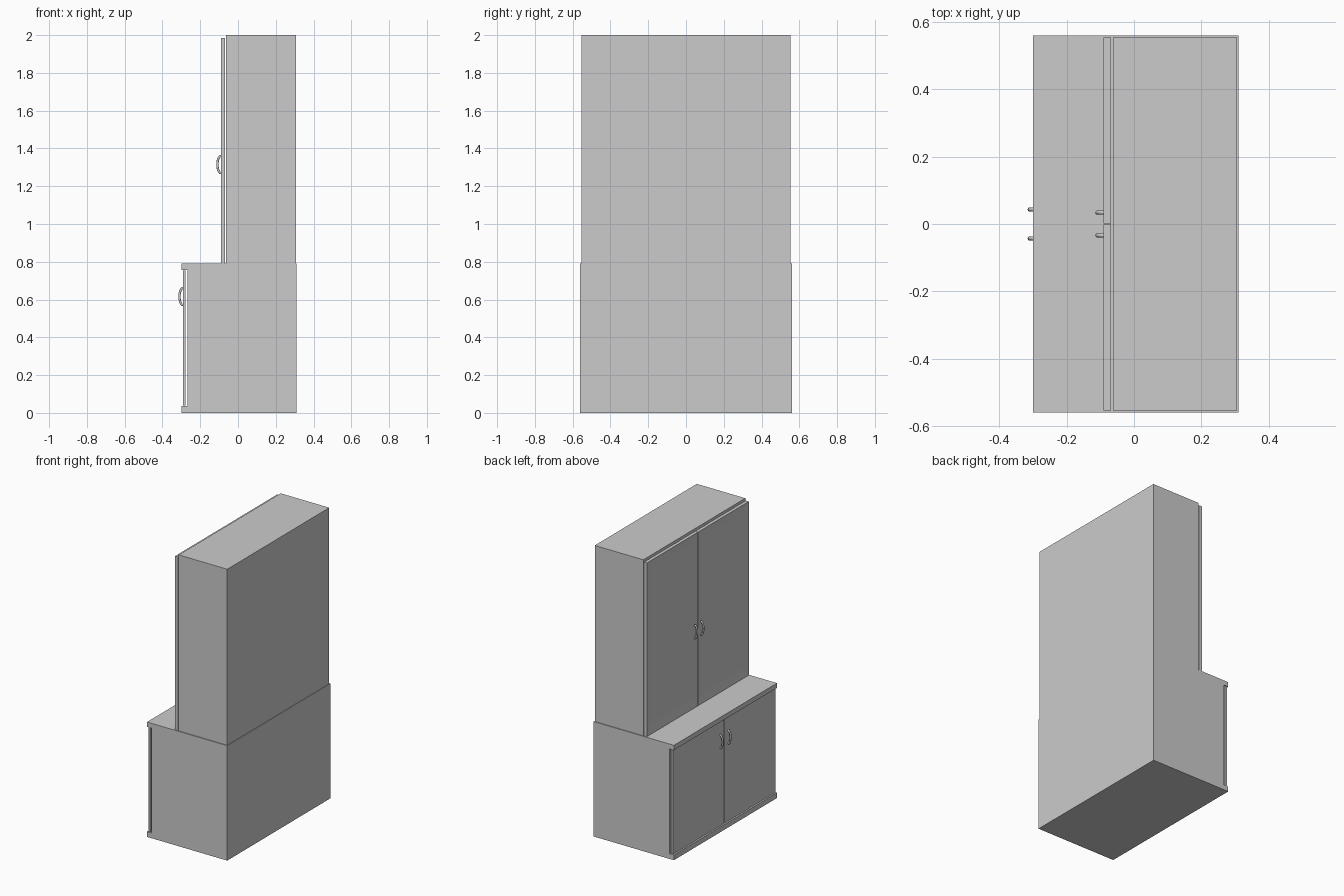
import bpy, bmesh, math
from mathutils import Vector

if "Cube" in bpy.data.objects:
    bpy.data.objects.remove(bpy.data.objects["Cube"])


def finish(bm, name):
    bmesh.ops.recalc_face_normals(bm, faces=bm.faces)
    me = bpy.data.meshes.new(name)
    bm.to_mesh(me)
    bm.free()
    ob = bpy.data.objects.new(name, me)
    bpy.context.collection.objects.link(ob)
    return ob


def extrude_profile(name, pts, y0, y1):
    """Extrude an x-z outline from y0 to y1."""
    bm = bmesh.new()
    face = bm.faces.new([bm.verts.new((x, y0, z)) for x, z in pts])
    out = bmesh.ops.extrude_face_region(bm, geom=[face])
    verts = [v for v in out["geom"] if isinstance(v, bmesh.types.BMVert)]
    bmesh.ops.translate(bm, verts=verts, vec=(0, y1 - y0, 0))
    return finish(bm, name)


def box(name, x0, x1, y0, y1, z0, z1):
    return extrude_profile(name, [(x0, z0), (x1, z0), (x1, z1), (x0, z1)], y0, y1)


def recess_front(ob, border, depth):
    """Inset the -x face of a door and push the panel inwards."""
    bm = bmesh.new()
    bm.from_mesh(ob.data)
    front = min(bm.faces, key=lambda f: f.normal.x)
    bmesh.ops.inset_region(bm, faces=[front], thickness=border, use_even_offset=True)
    bmesh.ops.translate(bm, verts=front.verts, vec=(depth, 0, 0))
    bm.to_mesh(ob.data)
    bm.free()


def handle(name, x, y, z, height=0.09, reach=0.019, radius=0.006, steps=16, sides=12):
    """Bowed pull: a round section swept along a half ellipse."""
    bm = bmesh.new()
    rings = []
    for i in range(steps + 1):
        a = math.pi * i / steps
        c = Vector((x - reach * math.sin(a), y, z - height / 2 * math.cos(a)))
        t = Vector((-reach * math.cos(a), 0, height / 2 * math.sin(a))).normalized()
        n = Vector((-t.z, 0, t.x))
        ring = []
        for k in range(sides):
            b = 2 * math.pi * k / sides
            ring.append(bm.verts.new(c + n * radius * math.cos(b)
                                     + Vector((0, radius * math.sin(b), 0))))
        rings.append(ring)
    for r, s in zip(rings, rings[1:]):
        for k in range(sides):
            bm.faces.new((r[k], r[(k + 1) % sides], s[(k + 1) % sides], s[k]))
    bm.faces.new(rings[0])
    bm.faces.new(rings[-1])
    ob = finish(bm, name)
    bpy.ops.object.select_all(action='DESELECT')
    ob.select_set(True)
    bpy.context.view_layer.objects.active = ob
    bpy.ops.object.shade_smooth_by_angle(angle=math.radians(40))


# Lower carcass with projecting plinth and worktop
extrude_profile("lower_cabinet", [
    (-0.30, 0), (0.31, 0), (0.31, 0.79), (-0.30, 0.79),
    (-0.30, 0.757), (-0.267, 0.757), (-0.267, 0.036), (-0.30, 0.036)], -0.56, 0.56)

# Upper carcass
box("upper_cabinet", -0.063, 0.306, -0.554, 0.554, 0.79, 2.0)

# Doors and handles, mirrored either side of the centre
for side, s in (("left", 1), ("right", -1)):
    y0, y1 = sorted((s * 0.001, s * 0.558))
    box("lower_door_" + side, -0.291, -0.277, y0, y1, 0.038, 0.755)
    y0, y1 = sorted((s * 0.001, s * 0.554))
    door = box("upper_door_" + side, -0.09, -0.068, y0, y1, 0.791, 1.985)
    recess_front(door, 0.06, 0.01)
    handle("lower_handle_" + side, -0.291, s * 0.043, 0.616)
    handle("upper_handle_" + side, -0.09, s * 0.034, 1.315)
